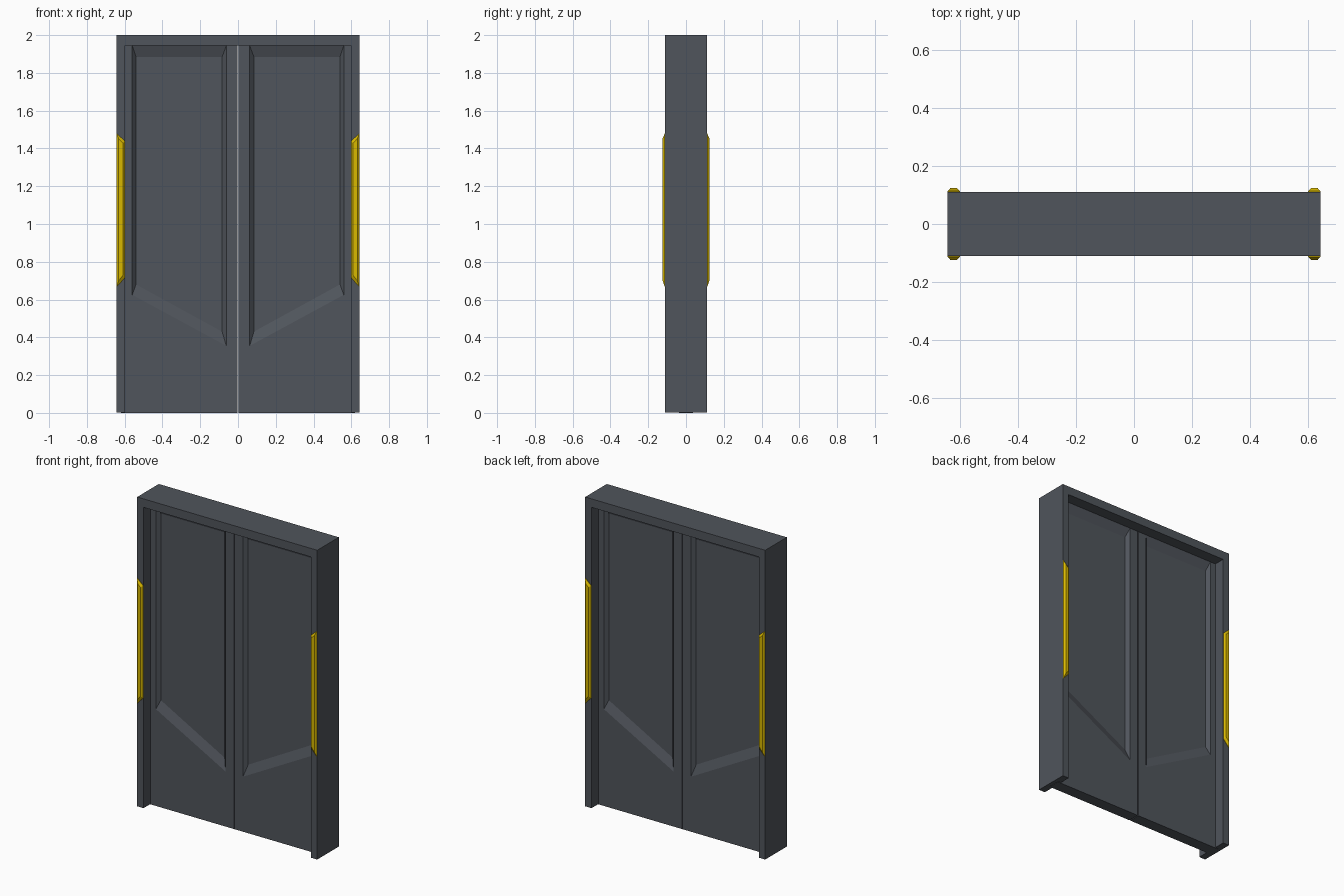
import bpy, bmesh

if "Cube" in bpy.data.objects:
    bpy.data.objects.remove(bpy.data.objects["Cube"])


def material(name, rgb):
    m = bpy.data.materials.new(name)
    m.diffuse_color = (*rgb, 1)
    m.use_nodes = True
    m.node_tree.nodes["Principled BSDF"].inputs["Base Color"].default_value = m.diffuse_color
    return m


GREY = material("dark slate grey", (0.08, 0.09, 0.106))
YELLOW = material("safety yellow", (0.69, 0.48, 0.0))


def loft(name, rings, mat):
    """Closed solid skinned through equal-length rings of points."""
    bm = bmesh.new()
    loops = [[bm.verts.new(p) for p in ring] for ring in rings]
    n = len(loops[0])
    for a, b in zip(loops, loops[1:]):
        for i in range(n):
            j = (i + 1) % n
            bm.faces.new((a[i], a[j], b[j], b[i]))
    bm.faces.new(loops[0])
    bm.faces.new(loops[-1])
    bmesh.ops.recalc_face_normals(bm, faces=bm.faces)
    me = bpy.data.meshes.new(name)
    bm.to_mesh(me)
    bm.free()
    me.materials.append(mat)
    ob = bpy.data.objects.new(name, me)
    bpy.context.collection.objects.link(ob)
    return ob


def ring(outline, y, side=1):
    return [(side * x, y, z) for x, z in outline]


# Door frame: two jambs and a lintel as one extruded outline
frame = [(-0.643, 0.003), (-0.598, 0.003), (-0.598, 1.945), (0.598, 1.945),
         (0.598, 0.003), (0.643, 0.003), (0.643, 2.0), (-0.643, 2.0)]
loft("door_frame", [ring(frame, -0.11), ring(frame, 0.11)], GREY)

# Outlines for one leaf (x, z): slab edge, panel rim, recessed panel floor
EDGE = [(0.003, 0.0), (0.62, 0.0), (0.62, 1.96), (0.003, 1.96)]
RIM = [(0.062, 0.355), (0.56, 0.625), (0.56, 1.944), (0.062, 1.944)]
FLOOR = [(0.084, 0.43), (0.54, 0.68), (0.54, 1.885), (0.084, 1.885)]

# Yellow strip outlines (x, z): base and raised face
BASE = [(0.642, 0.668), (0.599, 0.715), (0.599, 1.44), (0.642, 1.478)]
FACE = [(0.632, 0.70), (0.610, 0.727), (0.610, 1.43), (0.632, 1.452)]

for side, label in ((-1, "left"), (1, "right")):
    # Sliding leaf with a recessed panel on both faces
    loft(f"door_leaf_{label}",
         [ring(FLOOR, -0.016, side), ring(RIM, -0.038, side),
          ring(EDGE, -0.038, side), ring(EDGE, 0.038, side),
          ring(RIM, 0.038, side), ring(FLOOR, 0.016, side)], GREY)
    # Bevelled yellow strips on the jamb, front and back
    for d, where in ((-1, "front"), (1, "back")):
        loft(f"yellow_strip_{label}_{where}",
             [ring(BASE, d * 0.10, side), ring(BASE, d * 0.113, side),
              ring(FACE, d * 0.124, side)], YELLOW)
